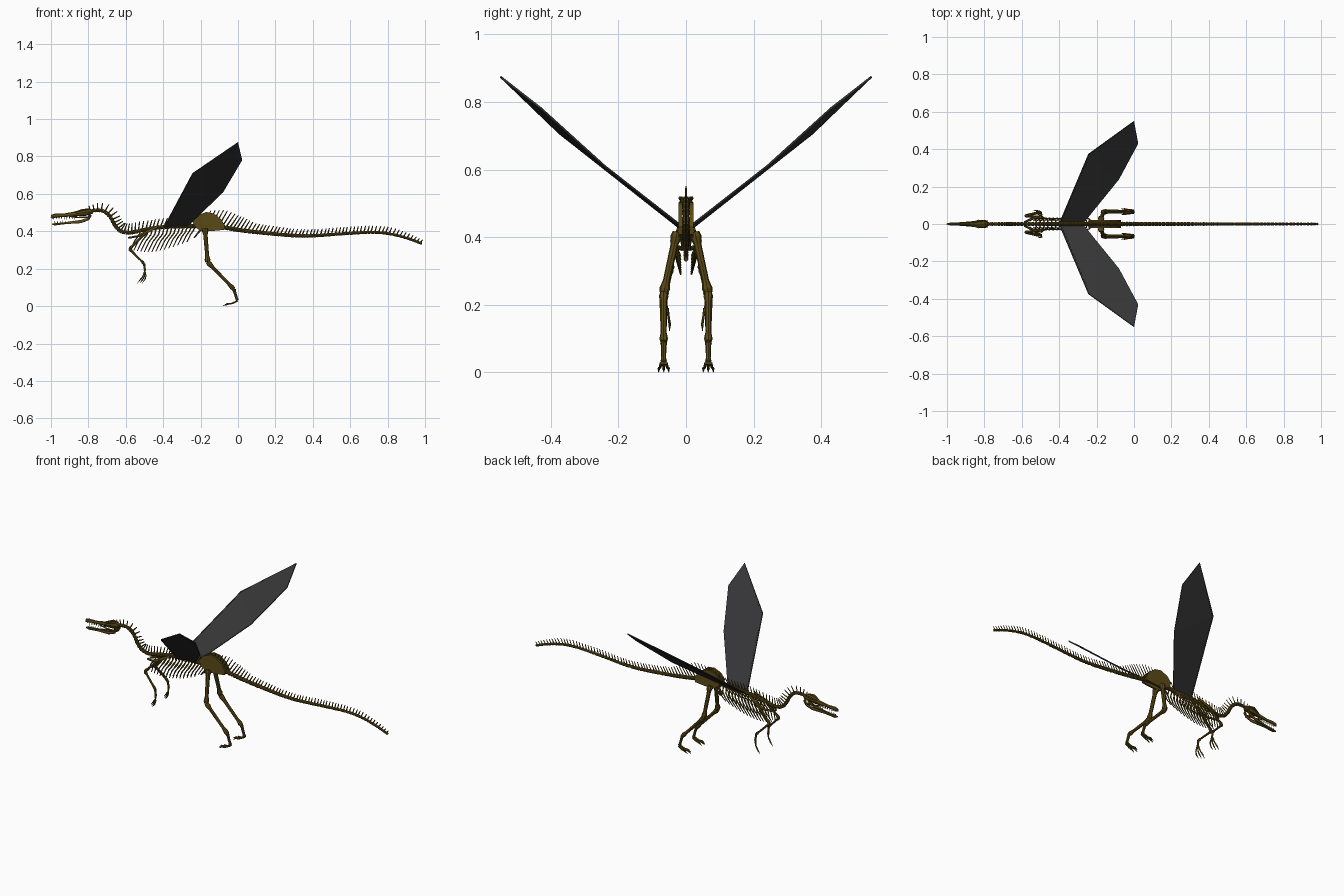
import bpy, bmesh, math
from mathutils import Vector as V

if "Cube" in bpy.data.objects:
    bpy.data.objects.remove(bpy.data.objects["Cube"])


def material(name, col):
    m = bpy.data.materials.new(name)
    m.diffuse_color = (*col, 1)
    m.use_nodes = True
    m.node_tree.nodes["Principled BSDF"].inputs["Base Color"].default_value = m.diffuse_color
    return m


BONE = material("old_bone", (0.105, 0.068, 0.008))
DARK = material("wing_skin", (0.035, 0.035, 0.037))


def finish(name, bm, mat=BONE):
    bmesh.ops.recalc_face_normals(bm, faces=bm.faces)
    me = bpy.data.meshes.new(name)
    bm.to_mesh(me)
    bm.free()
    ob = bpy.data.objects.new(name, me)
    bpy.context.collection.objects.link(ob)
    me.materials.append(mat)
    return ob


def loft(bm, pts, radii, sides=6):
    """Tube along pts; each radius is a number or (side, up) pair."""
    pts = [V(p) for p in pts]
    rings = []
    for i, p in enumerate(pts):
        t = (pts[min(i + 1, len(pts) - 1)] - pts[max(i - 1, 0)]).normalized()
        u = V((0, 1, 0)) if abs(t.y) < 0.9 else V((1, 0, 0))
        u = (u - t * u.dot(t)).normalized()
        w = t.cross(u)
        r = radii[i]
        a, b = r if isinstance(r, tuple) else (r, r)
        rings.append([bm.verts.new(p + u * a * math.cos(k) + w * b * math.sin(k))
                      for k in (2 * math.pi * j / sides for j in range(sides))])
    for A, B in zip(rings, rings[1:]):
        for j in range(sides):
            k = (j + 1) % sides
            bm.faces.new((A[j], A[k], B[k], B[j]))
    bm.faces.new(rings[0])
    bm.faces.new(rings[-1])


def long_bone(bm, a, b, r, knob=1.5):
    """Limb bone: slim shaft with knobbed ends."""
    a, b = V(a), V(b)
    f = (0, 0.07, 0.2, 0.8, 0.93, 1)
    k = (0.8 * knob, knob, 1, 0.9, knob * 0.9, 0.7 * knob)
    loft(bm, [a.lerp(b, t) for t in f], [r * q for q in k], 8)


def interp(table, x):
    for (x0, y0), (x1, y1) in zip(table, table[1:]):
        if x <= x1:
            return y0 + (y1 - y0) * max(0, (x - x0) / (x1 - x0))
    return table[-1][1]


# Spine path in side view, sampled at even arc length
ctrl = [(-.80, .505), (-.76, .512), (-.72, .508), (-.685, .48), (-.66, .435),
        (-.63, .402), (-.58, .392), (-.5, .408), (-.38, .425), (-.2, .428),
        (-.1, .424), (0, .408), (.15, .39), (.35, .375), (.55, .386),
        (.7, .394), (.8, .388), (.9, .364), (.993, .33)]
P = [V((x, 0, z)) for x, z in ctrl]
dense = []
for i in range(len(P) - 1):
    p0, p1, p2, p3 = P[max(i - 1, 0)], P[i], P[i + 1], P[min(i + 2, len(P) - 1)]
    m1, m2 = (p2 - p0) / 2, (p3 - p1) / 2
    for s in range(24):
        t = s / 24
        dense.append(p1 * (2*t**3 - 3*t*t + 1) + m1 * (t**3 - 2*t*t + t)
                     + p2 * (3*t*t - 2*t**3) + m2 * (t**3 - t*t))
dense.append(P[-1])
STEP = 0.0195
path, acc = [dense[0]], 0
for a, b in zip(dense, dense[1:]):
    acc += (b - a).length
    if acc >= STEP:
        path.append(b)
        acc -= STEP

# Vertebrae with a neural spine on each
thick = [(-.8, .010), (-.6, .011), (-.2, .013), (0, .012), (.5, .009), (1, .007)]
height = [(-.8, .026), (-.72, .042), (-.6, .046), (-.27, .046), (-.2, .085),
          (-.12, .095), (-.03, .075), (.06, .045), (.3, .034), (.8, .034), (1, .016)]
lean = [(-.72, 0), (-.62, .1), (-.5, .5), (0, .45), (1, .25)]
bm, sp = bmesh.new(), bmesh.new()
for a, b in zip(path, path[1:]):
    r = interp(thick, a.x)
    loft(bm, [a.lerp(b, f) for f in (0, .2, .5, .8, 1)],
         [r * .9, r, r * .75, r, r * .9], 8)
    t = (b - a).normalized()
    d = (V((-t.z, 0, t.x)) + t * interp(lean, a.x)).normalized()
    m = (a + b) / 2
    loft(sp, [m, m + d * (interp(height, a.x) + r * .4)],
         [(.0035, .0045), (.002, .0025)], 4)
finish("vertebrae", bm)
finish("neural_spines", sp)

# Rib cage, sweeping forward and down
bm = bmesh.new()
N = 15
for i in range(N):
    f = i / (N - 1)
    x = -.52 + .29 * f
    L = .075 + .05 * math.sin(math.pi * min(1, .2 + f * .75))
    top = .408 + .018 * f
    for s in (-1, 1):
        loft(bm, [(x, s * .006, top), (x - .008, s * .026, top - .25 * L),
                  (x - .3 * L, s * .031, top - .55 * L), (x - .52 * L, s * .016, top - L)],
             [.004, .004, .0035, .0025], 5)
finish("ribs", bm)

# Skull with long snout and hooked tip
bm = bmesh.new()
loft(bm, [(-.775, 0, .502), (-.79, 0, .506), (-.815, 0, .502), (-.84, 0, .498),
          (-.87, 0, .493), (-.93, 0, .486), (-.975, 0, .484), (-.993, 0, .479), (-1, 0, .472)],
     [(.008, .008), (.014, .016), (.019, .019), (.017, .017), (.009, .013),
      (.006, .009), (.008, .011), (.006, .011), (.002, .003)], 8)
for s in (-1, 1):
    loft(bm, [(-.79, s * .014, .505), (-.80, s * .017, .475), (-.86, s * .012, .474),
              (-.9, s * .006, .48)], [.006, .005, .004, .003], 6)
    # brow ridge
    loft(bm, [(-.795, s * .012, .518), (-.83, s * .017, .515), (-.87, s * .006, .503)],
         [.003, .006, .003], 6)
finish("skull", bm)

# Lower jaw
bm = bmesh.new()
for s in (-1, 1):
    loft(bm, [(-.785, s * .015, .487), (-.80, s * .016, .466), (-.84, s * .013, .452),
              (-.92, s * .006, .444), (-.98, s * .003, .437), (-.995, s * .001, .439)],
         [.005, (.004, .008), (.004, .010), (.004, .006), (.004, .007), .003], 6)
finish("lower_jaw", bm)

# Teeth
bm = bmesh.new()
for i in range(9):
    x = -.985 + .014 * i
    for s in (-1, 1):
        loft(bm, [(x, s * .004, .478), (x, s * .004, .463)], [.003, .0004], 4)
        loft(bm, [(x + .006, s * .004, .442), (x + .006, s * .004, .457)], [.003, .0004], 4)
finish("teeth", bm)

# Pelvis plates
bm = bmesh.new()
outline = [(-.243, .45), (-.225, .418), (-.19, .398), (-.13, .402), (-.075, .408),
           (-.07, .43), (-.09, .465), (-.13, .495), (-.17, .503), (-.215, .485)]
for s in (-1, 1):
    f = bm.faces.new([bm.verts.new((x, s * .011, z)) for x, z in outline])
    e = bmesh.ops.extrude_face_region(bm, geom=[f])
    bmesh.ops.translate(bm, vec=(0, s * .011, 0),
                        verts=[v for v in e["geom"] if isinstance(v, bmesh.types.BMVert)])
    # pubis and ischium
    loft(bm, [(-.19, s * .012, .42), (-.235, s * .01, .365)], [.007, .004], 6)
finish("pelvis", bm)

for s, side in ((-1, "right"), (1, "left")):
    # Hind leg
    bm = bmesh.new()
    hip, knee = (-.177, s * .026, .415), (-.162, s * .066, .235)
    ankle, ball = (-.022, s * .066, .09), (-.004, s * .066, .03)
    long_bone(bm, hip, knee, .0115)
    long_bone(bm, knee, ankle, .0095)
    loft(bm, [(-.15, s * .074, .225), (-.03, s * .07, .095)], [.005, .004], 6)
    long_bone(bm, ankle, ball, .008, 1.3)
    for k in (-1, 0, 1):
        y = s * .066 + k * .007
        L = .08 - .012 * abs(k)
        loft(bm, [(-.002, y, .028), (-.45 * L, y + k * .004, .014),
                  (-.75 * L, y + k * .007, .012), (-L, y + k * .008, .001)],
             [.005, .004, .0045, .001], 6)
    finish(side + "_hind_leg", bm)

    # Fore leg with shoulder blade and clawed hand
    bm = bmesh.new()
    loft(bm, [(-.43, s * .024, .425), (-.49, s * .034, .395), (-.53, s * .036, .375)],
         [(.003, .008), (.004, .009), (.007, .009)], 6)
    long_bone(bm, (-.49, s * .036, .395), (-.58, s * .044, .305), .007)
    loft(bm, [(-.53, s * .036, .375), (-.585, s * .01, .365)], [.006, .006], 6)
    wrist = (-.503, s * .06, .228)
    long_bone(bm, (-.58, s * .044, .305), wrist, .006)
    loft(bm, [(-.572, s * .05, .3), (-.508, s * .066, .235)], [.004, .003], 6)
    long_bone(bm, wrist, (-.497, s * .06, .19), .006, 1.3)
    for k in (-1, 0, 1):
        y = s * .06 + k * .005
        loft(bm, [(-.498, y, .19), (-.5 - .008 * k, y + k * .004, .16),
                  (-.51 - .012 * k, y + k * .007, .142), (-.525 - .012 * k, y + k * .006, .122)],
             [.004, .0035, .004, .0008], 6)
    finish(side + "_fore_leg", bm)

    # Wing membrane and leading edge spar
    lead = [(-.392, s * .012, .424), (-.24, s * .373, .708), (0, s * .548, .874)]
    trail = [(-.265, s * .012, .432), (-.08, s * .24, .61), (.022, s * .43, .782)]
    bm = bmesh.new()
    A, B = ([bm.verts.new(p) for p in row] for row in (lead, trail))
    for i in range(2):
        bm.faces.new((A[i], A[i + 1], B[i + 1], B[i]))
    wing = finish(side + "_wing", bm, DARK)
    mod = wing.modifiers.new("thickness", "SOLIDIFY")
    mod.thickness, mod.offset = .006, 0
    bm = bmesh.new()
    loft(bm, lead, [.005, .005, .003], 6)
    finish(side + "_wing_spar", bm, DARK)
